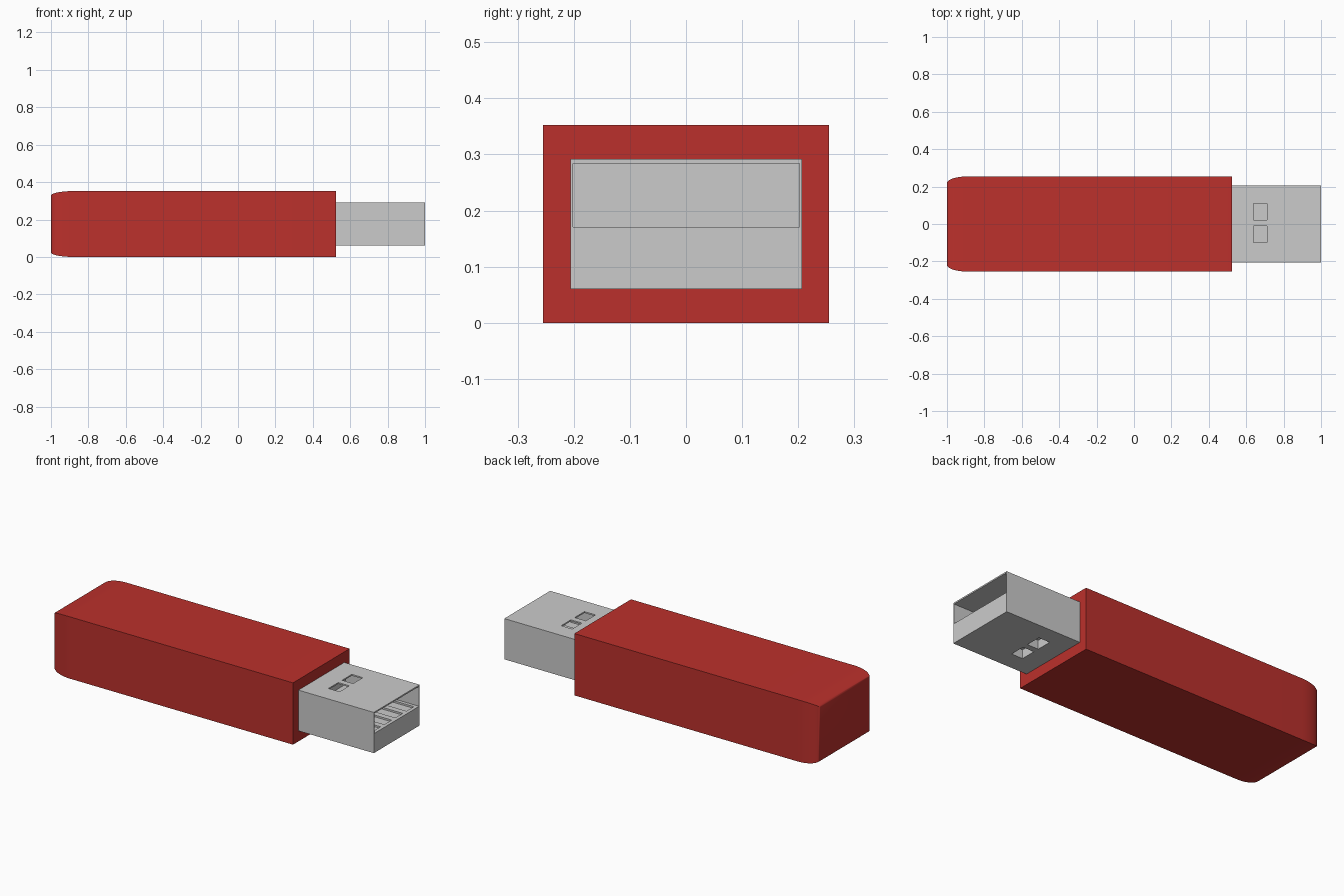
import bpy, bmesh, math

if "Cube" in bpy.data.objects:
    bpy.data.objects.remove(bpy.data.objects["Cube"])


def box(name, x, y, z):
    """Box from (min, max) ranges on each axis."""
    bpy.ops.mesh.primitive_cube_add(size=1, location=[(a + b) / 2 for a, b in (x, y, z)])
    ob = bpy.context.object
    ob.name = name
    ob.scale = [b - a for a, b in (x, y, z)]
    bpy.ops.object.transform_apply(location=True, rotation=False, scale=True)
    return ob


def cut(target, cutter):
    """Subtract a cutter, apply it, then delete the cutter."""
    cutter.hide_render = True
    mod = target.modifiers.new("cut", "BOOLEAN")
    mod.operation = "DIFFERENCE"
    mod.solver = "EXACT"
    mod.object = cutter
    bpy.context.view_layer.objects.active = target
    bpy.ops.object.modifier_apply(modifier=mod.name)
    bpy.data.objects.remove(cutter)


# Casing: rectangular sections lofted along x, with an elliptically rounded rear end
HALF_W, HALF_H, FRONT, STEPS = 0.255, 0.176, 0.525, 10
sections = [(FRONT, 1.0)]
for i in range(STEPS + 1):
    a = i / STEPS * math.pi / 2
    sections.append((-0.88 - 0.12 * math.sin(a), 0.86 + 0.14 * math.cos(a)))
bm = bmesh.new()
rings = [[bm.verts.new((x, sy * HALF_W * s, HALF_H + sz * HALF_H * s))
          for sy, sz in ((-1, -1), (1, -1), (1, 1), (-1, 1))] for x, s in sections]
for r0, r1 in zip(rings, rings[1:]):
    for k in range(4):
        bm.faces.new((r0[k], r0[(k + 1) % 4], r1[(k + 1) % 4], r1[k]))
bm.faces.new(rings[0])
bm.faces.new(rings[-1])
bmesh.ops.recalc_face_normals(bm, faces=bm.faces)
mesh = bpy.data.meshes.new("casing")
bm.to_mesh(mesh)
bm.free()
casing = bpy.data.objects.new("casing", mesh)
bpy.context.collection.objects.link(casing)
red = bpy.data.materials.new("dark_red")
red.diffuse_color = (0.5, 0.03, 0.025, 1)
red.use_nodes = True
red.node_tree.nodes["Principled BSDF"].inputs["Base Color"].default_value = red.diffuse_color
mesh.materials.append(red)
bpy.ops.object.select_all(action="DESELECT")
casing.select_set(True)
bpy.context.view_layer.objects.active = casing
bpy.ops.object.shade_smooth_by_angle(angle=math.radians(30))

# Metal plug with its open upper half; the lower half is the contact tongue
plug = box("plug", (0.5, 1.0), (-0.206, 0.207), (0.06, 0.292))
cut(plug, box("cavity", (0.535, 1.1), (-0.201, 0.202), (0.171, 0.284)))

# Pairs of latch windows: through the top wall and pocketed into the underside
for y0 in (-0.10, 0.022):
    for z in ((0.25, 0.32), (0.0, 0.11)):
        cut(plug, box("window", (0.64, 0.71), (y0, y0 + 0.088), z))

# Four recessed contact strips on the tongue
for i in range(4):
    y = -0.15 + 0.1 * i
    cut(plug, box("contact_slot", (0.74, 0.98), (y - 0.033, y + 0.033), (0.161, 0.2)))
